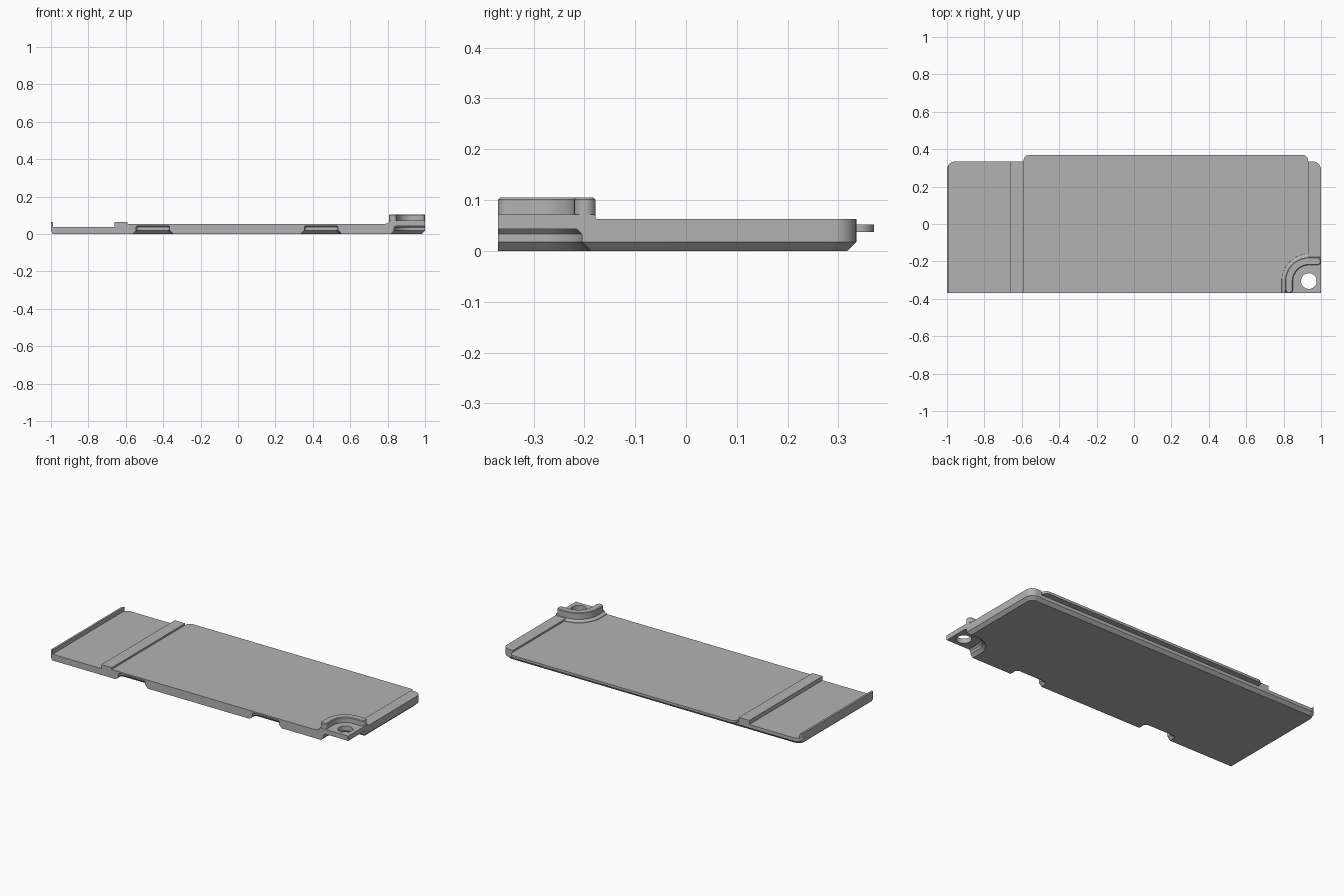
import bpy
import bmesh
from math import cos, sin, pi

cube = bpy.data.objects.get("Cube")
if cube:
    bpy.data.objects.remove(cube)

grey = bpy.data.materials.new("plain grey")
grey.use_nodes = True
grey.diffuse_color = (0.45, 0.45, 0.45, 1)
grey.node_tree.nodes["Principled BSDF"].inputs["Base Color"].default_value = (0.45, 0.45, 0.45, 1)

FRONT, BACK = -0.37, 0.335
HX, HY = 0.935, -0.305  # screw hole centre


def arc(cx, cy, r, a0, a1, n=10):
    steps = [a0 + (a1 - a0) * i / n for i in range(n + 1)]
    return [(cx + r * cos(a * pi / 180), cy + r * sin(a * pi / 180)) for a in steps]


def loft(name, rings):
    """Solid through a stack of (z, outline) rings."""
    bm = bmesh.new()
    loops = [[bm.verts.new((x, y, z)) for x, y in pts] for z, pts in rings]
    bm.faces.new(loops[0])
    bm.faces.new(loops[-1])
    for a, b in zip(loops, loops[1:]):
        for i in range(len(a)):
            j = (i + 1) % len(a)
            bm.faces.new((a[i], a[j], b[j], b[i]))
    bmesh.ops.recalc_face_normals(bm, faces=bm.faces)
    mesh = bpy.data.meshes.new(name)
    bm.to_mesh(mesh)
    bm.free()
    mesh.materials.append(grey)
    obj = bpy.data.objects.new(name, mesh)
    bpy.context.collection.objects.link(obj)
    return obj


def rect(x0, x1, y0, y1):
    return [(x0, y0), (x1, y0), (x1, y1), (x0, y1)]


def rounded_back(x0, x1, y0, y1, r):
    return [(x0, y0), (x1, y0)] + arc(x1 - r, y1 - r, r, 0, 90) + arc(x0 + r, y1 - r, r, 90, 180)


def corner(r, right=1.0, front=FRONT):
    """Quarter-round outline about the hole, running out to the corner."""
    return [(HX - r, front), (right, front), (right, HY + r)] + arc(HX, HY, r, 90, 180, 20)


def cut(obj, cutter):
    mod = obj.modifiers.new("cut", "BOOLEAN")
    mod.operation = "DIFFERENCE"
    mod.solver = "EXACT"
    mod.object = cutter
    bpy.context.view_layer.objects.active = obj
    bpy.ops.object.modifier_apply(modifier=mod.name)


# Plate with chamfered lower edges
plate = loft("base_plate", [
    (0, rounded_back(-0.99, 0.982, FRONT, BACK - 0.018, 0.035)),
    (0.018, rounded_back(-1, 1, FRONT, BACK, 0.045)),
    (0.063, rounded_back(-1, 1, FRONT, BACK, 0.045))])

# Raised corner pad around the screw hole
pad = loft("corner_pad", [
    (0.045, corner(0.147)), (0.055, corner(0.145)), (0.059, corner(0.134)),
    (0.065, corner(0.127)), (0.072, corner(0.126))])

# Cutters: two top recesses, corner undercut, front notches, screw hole
cutters = [
    loft("left_recess", [(z, rect(-0.988, -0.66, -1, 1)) for z in (0.038, 0.2)]),
    loft("main_recess", [(z, rect(-0.59, 0.93, -1, 1)) for z in (0.052, 0.2)]),
    loft("corner_undercut", [(z, corner(r, 1.1, -0.5)) for z, r in
         ((-0.005, 0.123), (0.018, 0.1), (0.033, 0.1), (0.043, 0.09))])]
for cx in (-0.455, 0.445):
    cutters.append(loft("front_notch", [
        (z, rounded_back(cx - w, cx + w, -0.5, FRONT + d, 0.02)) for z, w, d in
        ((-0.005, 0.113, 0.058), (0.018, 0.09, 0.035), (0.036, 0.09, 0.035), (0.043, 0.084, 0.029))]))
hole = loft("screw_hole", [(z, arc(HX, HY, 0.042, 0, 348.75, 31)) for z in (-0.1, 0.2)])

for cutter in cutters + [hole]:
    cut(plate, cutter)
cut(pad, hole)
for cutter in cutters + [hole]:
    bpy.data.objects.remove(cutter)

# Tongue along the back edge
tongue = loft("back_tongue", [(z, rounded_back(-0.59, 0.93, 0.28, 0.37, 0.03)) for z in (0.037, 0.052)])


# Curved collar wall with rounded ends
def collar(t):
    r0, r1, rm = 0.106 - t, 0.106 + t, 0.106
    outer = arc(HX, HY, r1, 90, 180, 20)
    inner = arc(HX, HY, r0, 180, 90, 20)
    front_cap = arc(HX - rm, FRONT + 0.021, t, 180, 360)
    side_cap = arc(1 - 0.021, HY + rm, t, -90, 90)
    return outer + front_cap + inner + side_cap


wall = loft("corner_collar", [(0.06, collar(0.021)), (0.101, collar(0.021)), (0.105, collar(0.017))])

for obj in (plate, pad, tongue, wall):
    bpy.ops.object.select_all(action="DESELECT")
    obj.select_set(True)
    bpy.context.view_layer.objects.active = obj
    bpy.ops.object.shade_smooth_by_angle(angle=0.5)
